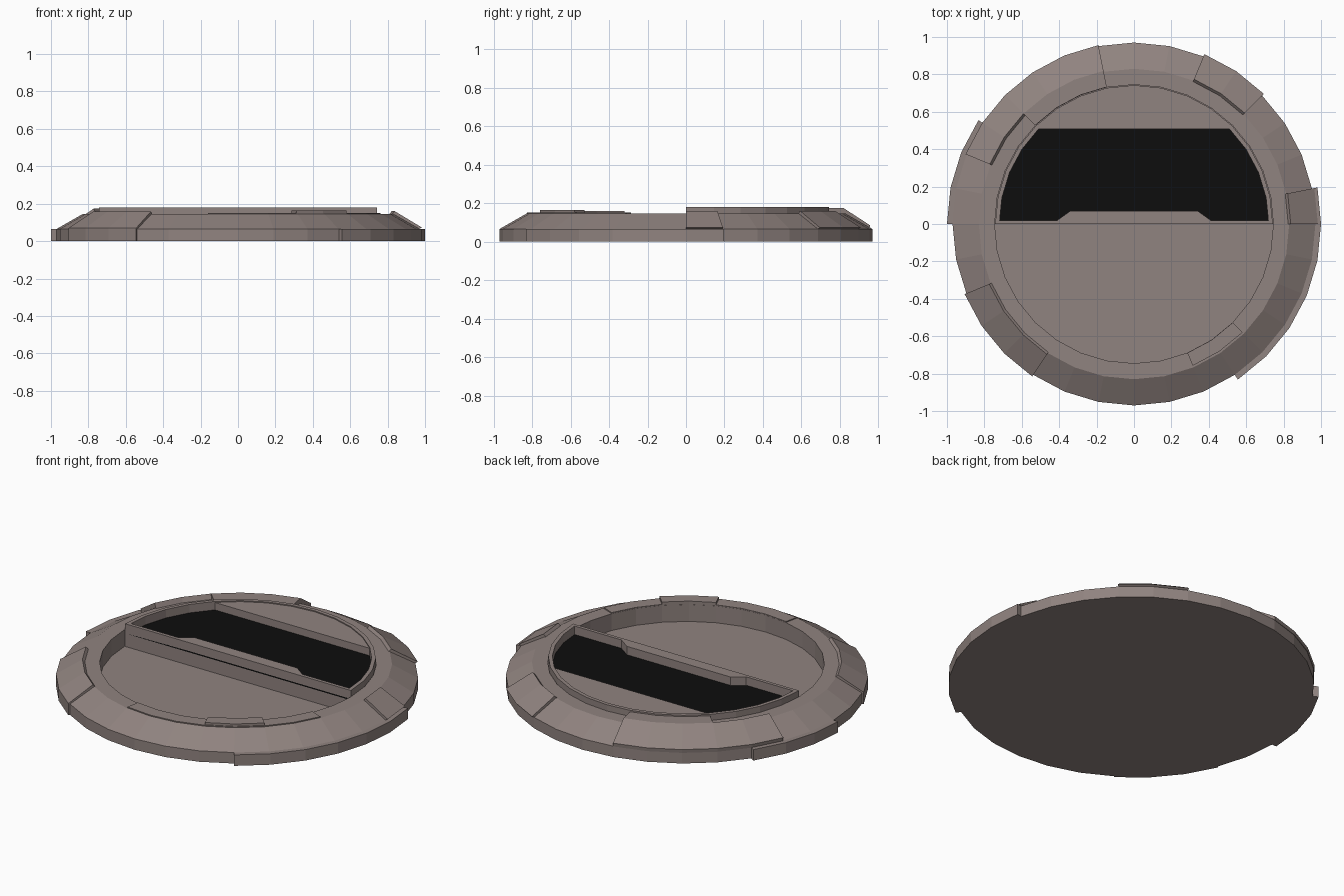
import bpy, bmesh, math

if "Cube" in bpy.data.objects:
    bpy.data.objects.remove(bpy.data.objects["Cube"])

N = 32  # sides of the disc


def material(name, rgb):
    m = bpy.data.materials.new(name)
    m.diffuse_color = (*rgb, 1)
    m.use_nodes = True
    m.node_tree.nodes["Principled BSDF"].inputs["Base Color"].default_value = m.diffuse_color
    return m


brown = material("warm grey metal", (0.28, 0.228, 0.214))
black = material("black recess", (0.004, 0.004, 0.004))


def at(r, i, z=0.0):
    a = 2 * math.pi * i / N
    return (r * math.cos(a), r * math.sin(a), z)


def finish(name, bm, mat):
    bmesh.ops.remove_doubles(bm, verts=bm.verts, dist=1e-5)
    bmesh.ops.recalc_face_normals(bm, faces=bm.faces)
    me = bpy.data.meshes.new(name)
    bm.to_mesh(me)
    bm.free()
    me.materials.append(mat)
    ob = bpy.data.objects.new(name, me)
    bpy.context.collection.objects.link(ob)
    return ob


def sector(name, profile, i0, i1, mat=brown):
    """Sweep a closed (radius, z) profile from side i0 to side i1."""
    bm = bmesh.new()
    rows = [[bm.verts.new(at(r, i, z)) for r, z in profile]
            for i in range(i0, i1 + 1)]
    n = len(profile)
    for a, b in zip(rows, rows[1:]):
        for k in range(n):
            j = (k + 1) % n
            bm.faces.new((a[k], a[j], b[j], b[k]))
    if i1 - i0 < N:
        bm.faces.new(rows[0])
        bm.faces.new(rows[-1])
    return finish(name, bm, mat)


def prism(name, pts, z0, z1, mat=brown):
    """Extrude a flat outline between two heights."""
    bm = bmesh.new()
    lo = [bm.verts.new((p[0], p[1], z0)) for p in pts]
    hi = [bm.verts.new((p[0], p[1], z1)) for p in pts]
    bm.faces.new(lo)
    bm.faces.new(hi)
    for k in range(len(pts)):
        j = (k + 1) % len(pts)
        bm.faces.new((lo[k], lo[j], hi[j], hi[k]))
    return finish(name, bm, mat)


def disc(name, profile):
    """Full lathe whose flat top and bottom are capped by polygons."""
    bm = bmesh.new()
    rows = [[bm.verts.new(at(r, i, z)) for i in range(N)] for r, z in profile]
    for a, b in zip(rows, rows[1:]):
        for i in range(N):
            j = (i + 1) % N
            bm.faces.new((a[i], a[j], b[j], b[i]))
    bm.faces.new(rows[0])
    bm.faces.new(rows[-1])
    return finish(name, bm, brown)


# Round base: outer band, sloped shoulder, flat lip and sunken floor
disc("base_disc", [(0.97, 0), (0.97, 0.065), (0.83, 0.145),
                   (0.745, 0.145), (0.745, 0.045)])

# Thicker stretches of the outer band
band = [(0.95, 0), (1.0, 0), (1.0, 0.065), (0.95, 0.065)]
sector("band_right", band, -5, 1)
sector("band_left", band, 13, 16)

# Raised plates on the sloped shoulder
slope = [(0.955, 0.06), (0.97, 0.066), (0.983, 0.073), (0.838, 0.16), (0.82, 0.14)]
sector("slope_plate_right", slope, 0, 1)
sector("slope_plate_back_right", slope, 4, 6)
sector("slope_plate_front_left",
       [(0.95, 0), (0.98, 0), (0.98, 0.07), (0.838, 0.158), (0.82, 0.14)], 18, 21)
sector("slope_plate_back_left",
       [(0.955, 0.06), (0.972, 0.064), (0.975, 0.085), (0.835, 0.174), (0.82, 0.14)], 12, 14)
sector("shoulder_plate_back_left",
       [(0.955, 0.06), (0.972, 0.064), (0.975, 0.085), (0.835, 0.174),
        (0.747, 0.174), (0.747, 0.14)], 9, 12)

# Low plates on the flat lip at the front right
sector("lip_plate_long", [(0.746, 0.14), (0.825, 0.14), (0.825, 0.151), (0.746, 0.151)], -9, -2)
sector("lip_block", [(0.746, 0.14), (0.82, 0.14), (0.82, 0.165), (0.746, 0.165)], -6, -4)

# Half-round insert: core, curved rim, straight wall, back shelf and tab
top = 0.18
prism("insert_core", [at(0.73, i) for i in range(17)], 0.045, 0.125)
sector("insert_rim", [(0.72, 0.045), (0.742, 0.045), (0.742, top), (0.72, top)], 0, 16)
prism("insert_front_wall", [(-0.721, 0), (0.721, 0), (0.721, 0.02), (-0.721, 0.02)], 0.045, top)
prism("insert_back_shelf", [at(0.72, i) for i in range(4, 13)], 0.12, 0.174)
prism("insert_tab", [(-0.41, 0.02), (0.41, 0.02), (0.34, 0.07), (-0.34, 0.07)], 0.12, top)

# Black recess floor
arc = list(range(0, 5)) + list(range(12, 17))
prism("recess_floor", [at(0.72, i) for i in arc], 0.122, 0.13, black)
